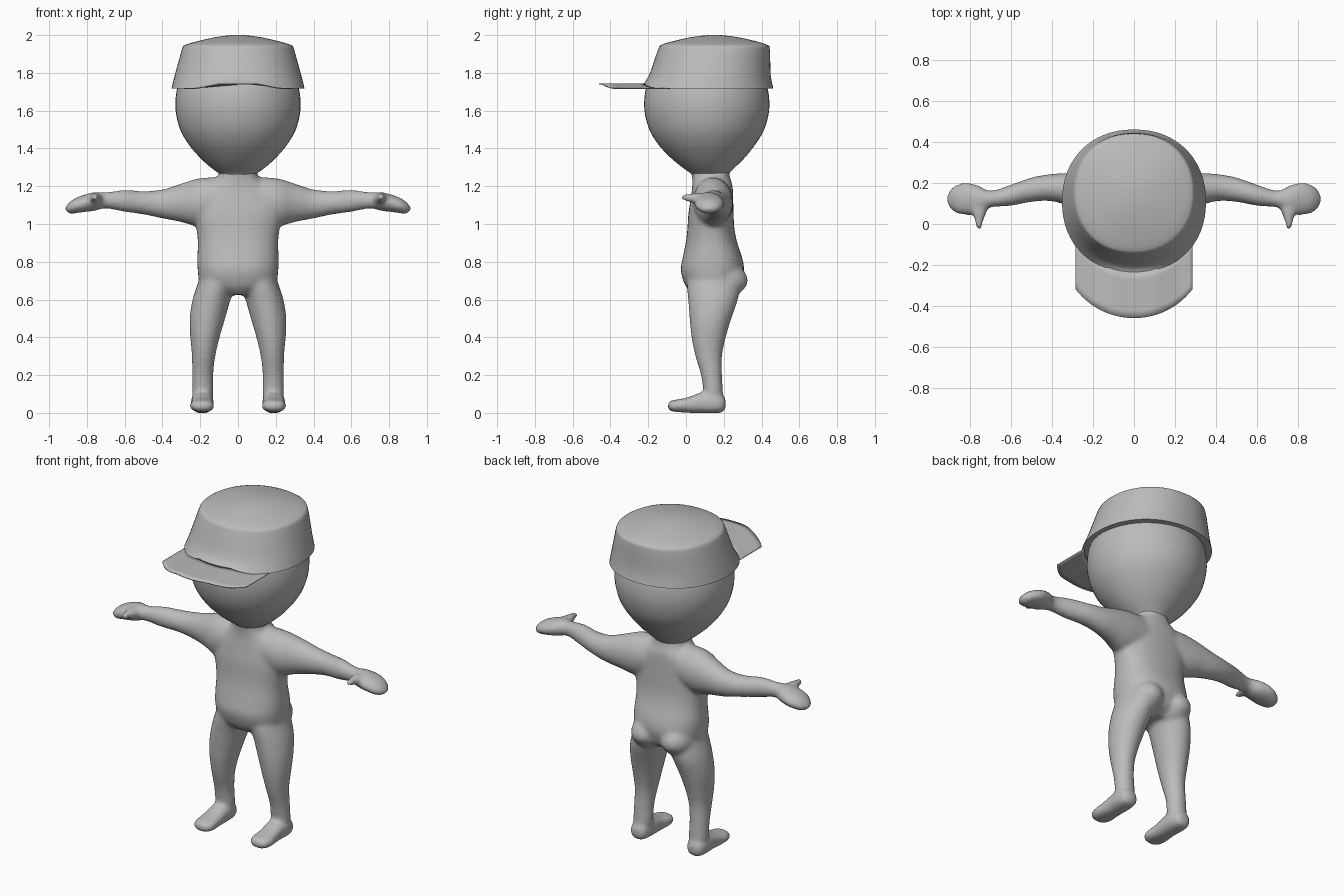
import bpy, bmesh, math
from mathutils import Vector

grey = bpy.data.materials.new("plain_grey")
grey.diffuse_color = (0.5, 0.5, 0.5, 1)


def finish(bm, name, angle=40):
    """Turn a bmesh into a smooth shaded object."""
    bmesh.ops.recalc_face_normals(bm, faces=bm.faces)
    mesh = bpy.data.meshes.new(name)
    bm.to_mesh(mesh)
    bm.free()
    mesh.materials.append(grey)
    ob = bpy.data.objects.new(name, mesh)
    bpy.context.collection.objects.link(ob)
    bpy.ops.object.select_all(action='DESELECT')
    ob.select_set(True)
    bpy.context.view_layer.objects.active = ob
    bpy.ops.object.shade_smooth_by_angle(angle=math.radians(angle))
    return ob


def spline(rows, steps):
    """Catmull-Rom curve through rows of numbers."""
    out = []
    for i in range(len(rows) - 1):
        quad = [rows[max(0, min(len(rows) - 1, i + k))] for k in (-1, 0, 1, 2)]
        for s in range(steps):
            t = s / steps
            out.append([0.5 * (2 * b + (c - a) * t + (2 * a - 5 * b + 4 * c - d) * t * t
                               + (3 * b - a - 3 * c + d) * t ** 3) for a, b, c, d in zip(*quad)])
    return out + [list(rows[-1])]


def loft(bm, axis, rows, side=1, power=2.0, sides=32, steps=4):
    """Closed tube; each row is position on the axis, two centres, two radii."""
    rings = []
    for p, c1, c2, r1, r2 in spline(rows, steps):
        ring = []
        for k in range(sides):
            a = 2 * math.pi * k / sides
            u, v = math.cos(a), math.sin(a)
            u = c1 + max(r1, 0.003) * math.copysign(abs(u) ** (2 / power), u)
            v = c2 + max(r2, 0.003) * math.copysign(abs(v) ** (2 / power), v)
            x, y, z = {'x': (p, u, v), 'y': (u, p, v), 'z': (u, v, p)}[axis]
            ring.append(bm.verts.new((x * side, y, z)))
        rings.append(ring)
    for a, b in zip(rings, rings[1:]):
        for k in range(sides):
            n = (k + 1) % sides
            bm.faces.new((a[k], a[n], b[n], b[k]))
    bm.faces.new(rings[0])
    bm.faces.new(rings[-1])
    return rings


# Body: torso and limbs fused into one skin
bm = bmesh.new()
loft(bm, 'z', [(.625, 0, .13, .08, .09), (.66, 0, .14, .17, .135), (.7, 0, .14, .205, .155),
               (.76, 0, .14, .214, .168), (.82, 0, .14, .216, .158), (.9, 0, .135, .213, .137),
               (.97, 0, .132, .22, .125), (1.05, 0, .132, .235, .12), (1.13, 0, .137, .23, .113),
               (1.2, 0, .14, .16, .107), (1.25, 0, .132, .106, .1), (1.31, 0, .125, .1, .1)], power=2.3)
for s in (1, -1):
    # arm and hand
    loft(bm, 'x', [(.04, .14, 1.13, .1, .12), (.2, .145, 1.115, .105, .128), (.3, .165, 1.112, .085, .102),
                   (.4, .178, 1.106, .067, .077), (.5, .168, 1.112, .06, .062), (.6, .141, 1.122, .052, .058),
                   (.7, .122, 1.125, .041, .043), (.76, .12, 1.119, .068, .05), (.82, .123, 1.108, .08, .045),
                   (.87, .122, 1.094, .068, .039), (.9, .122, 1.083, .046, .025),
                   (.914, .122, 1.08, .018, .01)], s)
    # thumb
    loft(bm, 'y', [(.11, .76, 1.125, .045, .035), (.06, .757, 1.132, .038, .033),
                   (.03, .757, 1.138, .025, .025), (-.005, .758, 1.14, .018, .018),
                   (-.028, .757, 1.14, .01, .01)], s)
    # leg
    loft(bm, 'z', [(.03, .19, .145, .045, .045), (.1, .187, .145, .056, .051), (.2, .187, .135, .056, .056),
                   (.3, .182, .12, .062, .071), (.4, .175, .12, .078, .091), (.5, .162, .13, .094, .111),
                   (.6, .14, .143, .101, .132), (.68, .115, .145, .1, .14), (.75, .105, .145, .09, .13)], s)
    # foot
    loft(bm, 'y', [(.21, .19, .05, .02, .02), (.195, .19, .048, .048, .045), (.14, .19, .053, .06, .055),
                   (.08, .188, .053, .058, .055), (.02, .19, .043, .06, .043), (-.04, .19, .038, .065, .034),
                   (-.08, .19, .037, .052, .028), (-.097, .19, .036, .025, .014)], s, power=2.4)
    # buttock
    loft(bm, 'z', [(.6, .1, .2, .02, .02), (.625, .1, .2, .07, .075), (.69, .1, .2, .095, .128),
                   (.76, .1, .19, .08, .11), (.82, .1, .18, .02, .03)], s)
body = finish(bm, "body", 180)
fuse = body.modifiers.new("fuse", 'REMESH')
fuse.mode = 'VOXEL'
fuse.voxel_size = 0.011
fuse.use_smooth_shade = True
soften = body.modifiers.new("soften", 'SMOOTH')
soften.factor = 0.5
soften.iterations = 10

# Head: round, tapering into the neck
bm = bmesh.new()
loft(bm, 'z', [(1.235, 0, .13, .09, .09), (1.265, 0, .127, .1, .1), (1.3, 0, .12, .145, .14),
               (1.35, 0, .115, .2, .195), (1.42, 0, .11, .26, .256), (1.5, 0, .11, .306, .304),
               (1.6, 0, .11, .33, .33), (1.7, 0, .11, .326, .326), (1.78, 0, .11, .3, .3)], sides=48)
finish(bm, "head", 60)


def rim_height(x):
    """Lower edge of the cap front: raised in the middle."""
    t = min(1, max(0, (abs(x) - .1) / .12))
    return 1.741 - .023 * t


# Cap crown: tapered wall with a low domed top
bm = bmesh.new()
wall = [(1.718, 0, .11, .352, .352), (1.78, 0, .125, .337, .324), (1.86, 0, .138, .315, .308),
        (1.93, 0, .149, .295, .294), (1.948, 0, .15, .28, .282), (1.965, 0, .15, .225, .23),
        (1.988, 0, .15, .125, .13), (1.999, 0, .15, .045, .045), (2.0, 0, .15, .005, .005)]
rings = loft(bm, 'z', wall, power=2.15, sides=64, steps=2)
for v in rings[0]:
    if v.co.y < 0:
        v.co.z = rim_height(v.co.x)
finish(bm, "cap_crown", 50)

# Cap brim: thin sheet with a rounded front edge
bm = bmesh.new()
cols, rows, half = 32, 6, .285
grid = []
for i in range(cols + 1):
    x = -half + 2 * half * i / cols
    back = .11 - math.sqrt(.345 ** 2 - x * x)
    front = -.1 - math.sqrt(.36 ** 2 - x * x)
    grid.append([bm.verts.new(Vector((x, back + (front - back) * j / rows, rim_height(x))))
                 for j in range(rows + 1)])
for a, b in zip(grid, grid[1:]):
    for j in range(rows):
        bm.faces.new((a[j], b[j], b[j + 1], a[j + 1]))
brim = finish(bm, "cap_brim", 40)
sheet = brim.modifiers.new("sheet", 'SOLIDIFY')
sheet.thickness = 0.006
sheet.offset = 0
